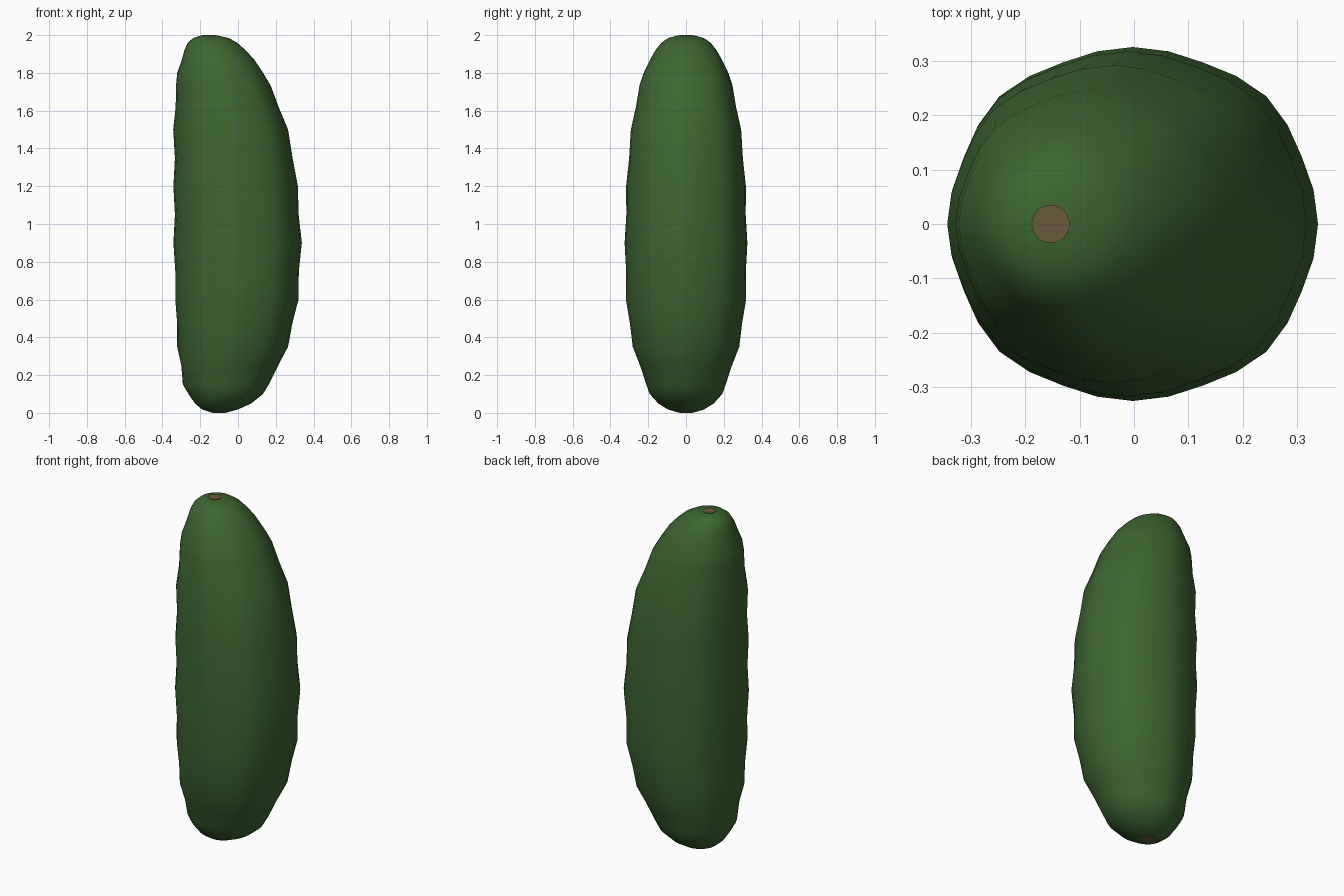
import bpy, bmesh, math

if "Cube" in bpy.data.objects:
    bpy.data.objects.remove(bpy.data.objects["Cube"])

SEG = 32


def material(name, color):
    m = bpy.data.materials.new(name)
    m.diffuse_color = (*color, 1)
    m.use_nodes = True
    m.node_tree.nodes["Principled BSDF"].inputs["Base Color"].default_value = m.diffuse_color
    return m


def finish(bm, name, mat, angle):
    bmesh.ops.recalc_face_normals(bm, faces=bm.faces)
    me = bpy.data.meshes.new(name)
    bm.to_mesh(me)
    bm.free()
    ob = bpy.data.objects.new(name, me)
    bpy.context.collection.objects.link(ob)
    me.materials.append(mat)
    bpy.ops.object.select_all(action='DESELECT')
    ob.select_set(True)
    bpy.context.view_layer.objects.active = ob
    bpy.ops.object.shade_smooth_by_angle(angle=math.radians(angle))
    return ob


# Height, left x, right x, half depth of each ring
profile = [
    (0.003, -0.145, -0.055, 0.045), (0.018, -0.19, 0.00, 0.095),
    (0.05, -0.228, 0.07, 0.147), (0.10, -0.262, 0.132, 0.192),
    (0.15, -0.292, 0.163, 0.21), (0.25, -0.300, 0.212, 0.243),
    (0.35, -0.322, 0.265, 0.282), (0.475, -0.322, 0.288, 0.297),
    (0.60, -0.332, 0.320, 0.318), (0.75, -0.332, 0.322, 0.317),
    (0.90, -0.342, 0.338, 0.325), (1.05, -0.334, 0.321, 0.316),
    (1.20, -0.342, 0.317, 0.317), (1.35, -0.334, 0.289, 0.301),
    (1.50, -0.343, 0.265, 0.292), (1.62, -0.330, 0.215, 0.265),
    (1.735, -0.328, 0.172, 0.246), (1.80, -0.322, 0.133, 0.224),
    (1.87, -0.297, 0.086, 0.19), (1.92, -0.284, 0.04, 0.162),
    (1.96, -0.265, -0.005, 0.13), (1.985, -0.237, -0.05, 0.094),
    (1.997, -0.200, -0.105, 0.048),
]

# Ribbed, gently bowed body
bm = bmesh.new()
rings = []
for z, left, right, depth in profile:
    cx, half = (left + right) / 2, (right - left) / 2
    rib = 0.013 * min(1, depth / 0.25) ** 3
    ring = []
    for i in range(SEG):
        a = 2 * math.pi * i / SEG
        k = 1 - rib * 2 * (1 - math.cos(8 * a)) / 2
        k += 0.02 * abs(math.sin(2 * a)) * min(1, depth / 0.3) ** 3
        ring.append(bm.verts.new((cx + half * k * math.cos(a),
                                  depth * k * math.sin(a), z)))
    rings.append(ring)
for lo, hi in zip(rings, rings[1:]):
    for i in range(SEG):
        j = (i + 1) % SEG
        bm.faces.new((lo[i], lo[j], hi[j], hi[i]))
for ring, x, z in ((rings[0], -0.10, 0.0), (rings[-1], -0.153, 2.0)):
    tip = bm.verts.new((x, 0, z))
    for i in range(SEG):
        bm.faces.new((ring[i], ring[(i + 1) % SEG], tip))
finish(bm, "pickle_body", material("pickle_green", (0.045, 0.13, 0.03)), 80)

# Small brown scars at both ends
brown = material("scar_brown", (0.14, 0.10, 0.045))
for name, x, z in (("stem_scar", -0.153, 1.9965), ("blossom_scar", -0.10, 0.0035)):
    bpy.ops.mesh.primitive_cylinder_add(vertices=24, radius=0.035, depth=0.009,
                                        location=(x, 0, z))
    scar = bpy.context.object
    scar.name = name
    scar.data.materials.append(brown)
    bpy.ops.object.shade_smooth_by_angle(angle=math.radians(40))
